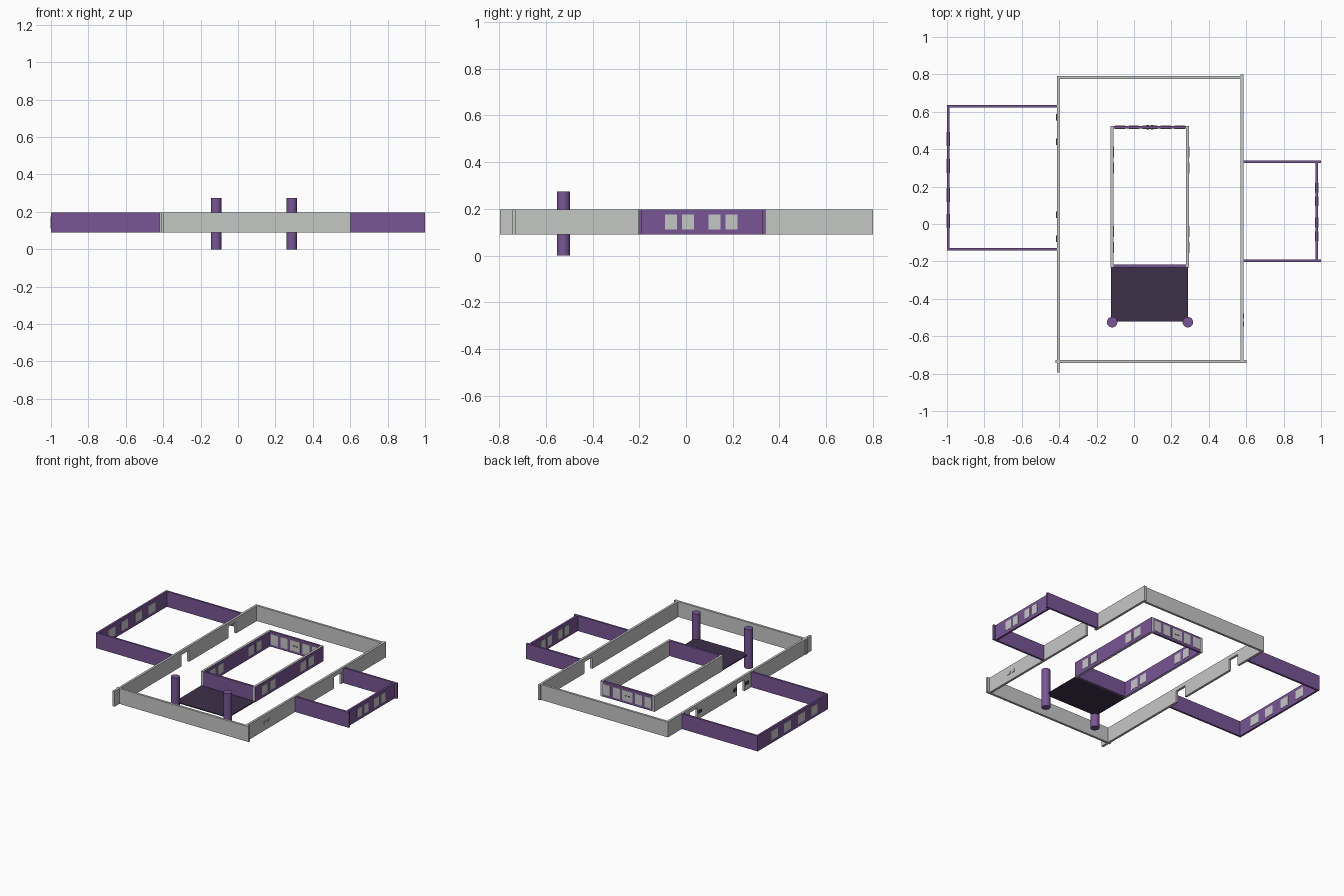
import bpy
import bmesh
from mathutils import Vector

cube = bpy.data.objects.get("Cube")
if cube:
    bpy.data.objects.remove(cube, do_unlink=True)

FLOOR_Z, WALL_TOP, DOOR_TOP = 0.09, 0.197, 0.17


def material(name, color):
    mat = bpy.data.materials.new(name)
    mat.use_nodes = True
    mat.diffuse_color = (*color, 1)
    mat.node_tree.nodes["Principled BSDF"].inputs["Base Color"].default_value = (*color, 1)
    return mat


GREY = material("light grey", (0.56, 0.57, 0.56))
PURPLE = material("purple", (0.19, 0.093, 0.305))
DARK = material("dark purple", (0.047, 0.028, 0.065))
CHARCOAL = material("charcoal", (0.06, 0.06, 0.06))


def finish(name, bm, *mats):
    bmesh.ops.recalc_face_normals(bm, faces=bm.faces)
    mesh = bpy.data.meshes.new(name)
    bm.to_mesh(mesh)
    bm.free()
    for mat in mats:
        mesh.materials.append(mat)
    obj = bpy.data.objects.new(name, mesh)
    bpy.context.collection.objects.link(obj)
    return obj


def box(name, x, y, z, *mats):
    """Box spanning the (low, high) pairs x, y and z."""
    bm = bmesh.new()
    bmesh.ops.create_cube(bm, size=1)
    for v in bm.verts:
        v.co = [r[0] + (c + 0.5) * (r[1] - r[0]) for c, r in zip(v.co, (x, y, z))]
    return finish(name, bm, *mats)


def span(center, width):
    return (center - width / 2, center + width / 2)


HEIGHT = (FLOOR_Z, WALL_TOP)
PANE_Z = (0.111, 0.175)


def door_wall(name, x, y, doors, thick=0.016, width=0.085):
    """Wall along y whose profile has a notch for each doorway."""
    profile = [(y[0], WALL_TOP), (y[0], FLOOR_Z)]
    for d in doors:
        a, b = span(d, width)
        profile += [(a, FLOOR_Z), (a, DOOR_TOP), (b, DOOR_TOP), (b, FLOOR_Z)]
    profile += [(y[1], FLOOR_Z), (y[1], WALL_TOP)]
    bm = bmesh.new()
    face = bm.faces.new([bm.verts.new((x - thick / 2, py, pz)) for py, pz in profile])
    new = bmesh.ops.extrude_face_region(bm, geom=[face])["geom"]
    verts = [g for g in new if isinstance(g, bmesh.types.BMVert)]
    bmesh.ops.translate(bm, verts=verts, vec=Vector((thick, 0, 0)))
    return finish(name, bm, GREY)


# Outer hall walls
LEFT_DOORS = (-0.015, 0.505)
door_wall("hall_wall_west", -0.405, (-0.795, 0.79), LEFT_DOORS)
door_wall("hall_wall_east", 0.577, (-0.735, 0.8), (0.265,))
box("hall_wall_back", (-0.41, 0.58), span(0.782, 0.016), HEIGHT, GREY)
box("hall_wall_front", (-0.42, 0.602), span(-0.735, 0.016), HEIGHT, GREY)

# Small plates beside the doorways and on the east wall
for d in LEFT_DOORS:
    for side in (-1, 1):
        box("door_plate", (-0.418, -0.412), span(d + side * 0.065, 0.035),
            (0.13, 0.15), CHARCOAL)
for y in (-0.492, -0.535):
    box("east_wall_plate", (0.584, 0.589), span(y, 0.025), (0.135, 0.155), GREY)


def wing(name, x_wall, x_ends, y, panes, pane_width):
    """Three-sided wing with a row of panes in its end wall."""
    for label, yy in (("front", y[0]), ("back", y[1])):
        box(f"{name}_wall_{label}", x_ends, span(yy, 0.014), HEIGHT, PURPLE)
    box(f"{name}_wall_end", span(x_wall, 0.014), y, HEIGHT, PURPLE)
    for p in panes:
        box(f"{name}_window", span(x_wall, 0.018), span(p, pane_width), PANE_Z, GREY)


wing("west_wing", -0.993, (-1, -0.41), (-0.136, 0.629),
     (0.015, 0.155, 0.31, 0.455), 0.075)
wing("east_wing", 0.977, (0.583, 1), (-0.197, 0.333),
     (-0.065, 0.008, 0.122, 0.195), 0.051)

# Inner room: grey side walls with one purple, windowed face
for x in (-0.117, 0.286):
    wall = box("room_wall_side", span(x, 0.016), (-0.232, 0.525), HEIGHT, GREY, PURPLE)
    for face in wall.data.polygons:
        face.material_index = int(face.normal.x > 0.9)
    for y in (-0.125, -0.04, 0.3, 0.385):
        box("room_side_window", (x + 0.004, x + 0.01), span(y, 0.06), PANE_Z, GREY)
for label, y in (("front", -0.224), ("back", 0.517)):
    box(f"room_wall_{label}", (-0.109, 0.278), span(y, 0.015), HEIGHT, PURPLE)

# Windows and central double door of the room's back wall
for x, w in ((-0.075, 0.055), (0, 0.055), (0.085, 0.08), (0.17, 0.055), (0.245, 0.055)):
    box("room_back_pane", span(x, w), span(0.517, 0.019), (0.106, 0.18), GREY)
for side in (-1, 1):
    box("room_door_handle", span(0.085 + side * 0.012, 0.014), span(0.517, 0.023),
        (0.14, 0.146), CHARCOAL)

# Porch floor and columns
box("porch_floor", (-0.122, 0.29), (-0.522, -0.231), (FLOOR_Z, 0.097), DARK)
for x in (-0.117, 0.288):
    bpy.ops.mesh.primitive_cylinder_add(vertices=32, radius=0.028, depth=0.274,
                                        location=(x, -0.525, 0.137))
    column = bpy.context.object
    column.name = "porch_column"
    column.data.materials.append(PURPLE)
    bpy.ops.object.shade_smooth_by_angle()
